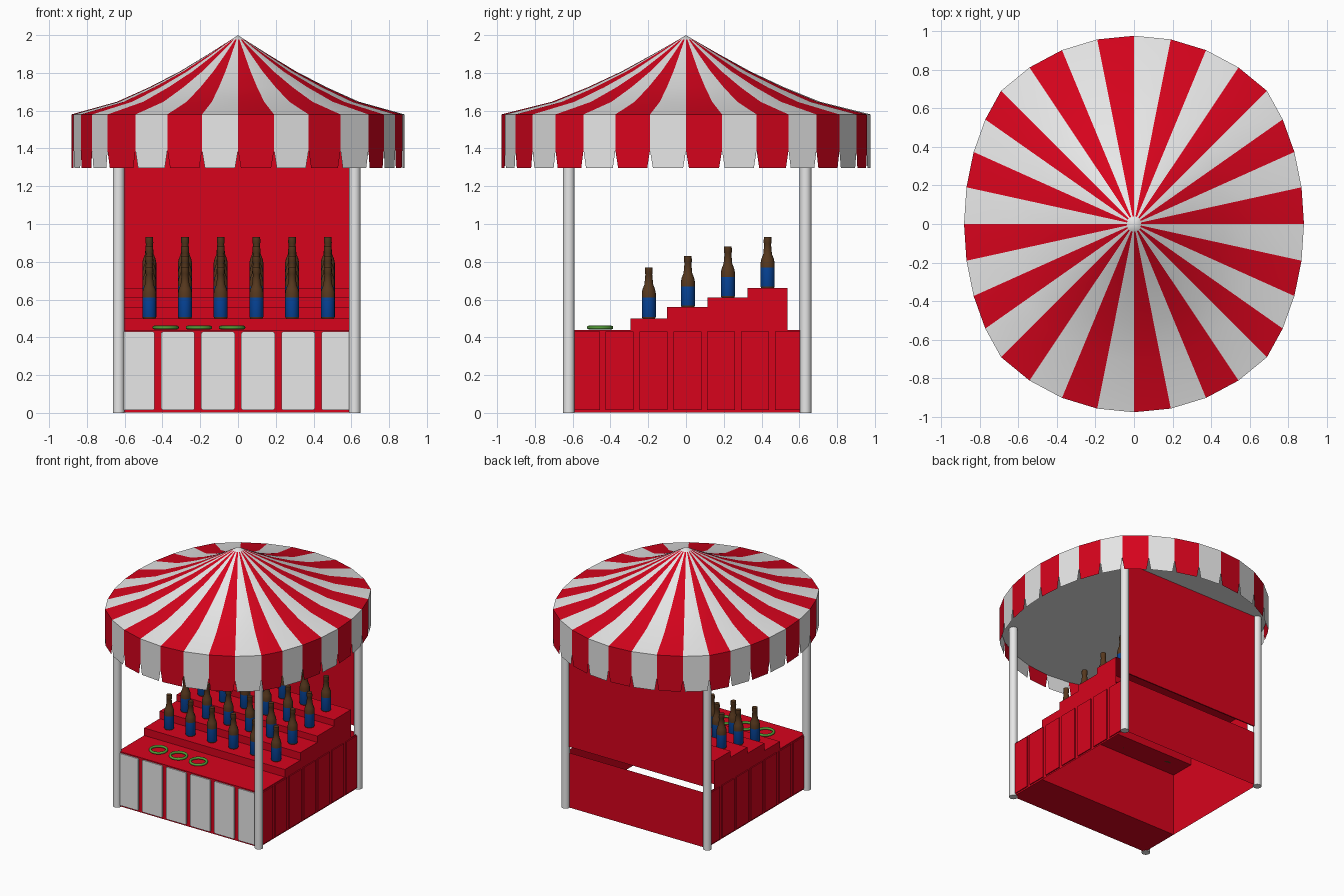
import bpy, bmesh, math
from mathutils import Matrix

if "Cube" in bpy.data.objects:
    bpy.data.objects.remove(bpy.data.objects["Cube"])

def mat(name, rgb):
    m = bpy.data.materials.new(name)
    m.diffuse_color = (*rgb, 1)
    m.use_nodes = True
    m.node_tree.nodes["Principled BSDF"].inputs["Base Color"].default_value = m.diffuse_color
    return m

RED = mat("red", (0.68, 0.001, 0.012))
WHITE = mat("white", (0.8, 0.8, 0.8))
BROWN = mat("bottle_brown", (0.095, 0.04, 0.013))
BLUE = mat("label_blue", (0.002, 0.06, 0.33))
GREEN = mat("ring_green", (0.09, 0.35, 0.04))

def finish(bm, name, mats, smooth=None, recalc=True):
    if recalc:
        bmesh.ops.recalc_face_normals(bm, faces=bm.faces[:])
    me = bpy.data.meshes.new(name)
    bm.to_mesh(me)
    bm.free()
    for m in mats:
        me.materials.append(m)
    ob = bpy.data.objects.new(name, me)
    bpy.context.collection.objects.link(ob)
    if smooth:
        bpy.context.view_layer.objects.active = ob
        ob.select_set(True)
        bpy.ops.object.shade_smooth_by_angle(angle=math.radians(smooth))
        ob.select_set(False)
    return ob

def box(name, lo, hi, m, bevel=0):
    bm = bmesh.new()
    size = [h - l for l, h in zip(lo, hi)]
    mid = [(h + l) / 2 for l, h in zip(lo, hi)]
    bmesh.ops.create_cube(bm, size=1, matrix=Matrix.Translation(mid) @ Matrix.Diagonal((*size, 1)))
    if bevel:
        # round only the edges across the plate thickness
        ax = size.index(min(size))
        es = [e for e in bm.edges if abs(e.verts[0].co[ax] - e.verts[1].co[ax]) > 1e-4]
        bmesh.ops.bevel(bm, geom=es, offset=bevel, segments=2, affect='EDGES', profile=0.5)
    return finish(bm, name, [m])

# --- Canopy: 32 striped segments on a circle squashed at its x sides
N, R = 32, 0.977

def rim(t, r, z):
    a = 2 * math.pi * t / N
    x, y = R * math.sin(a), R * math.cos(a)
    if abs(x) > 0.69:
        x = math.copysign(0.69 + (abs(x) - 0.69) * 0.67, x)
    return (x * r / R, y * r / R, z)

roof_profile = [(R, 1.58), (0.71, 1.647), (0.52, 1.724), (0.34, 1.808),
                (0.18, 1.896), (0.04, 1.976)]
bm = bmesh.new()
rings = [[bm.verts.new(rim(i, r, z)) for i in range(N)] for r, z in roof_profile]
apex = bm.verts.new((0, 0, 2))
for i in range(N):
    j = (i + 1) % N
    for a, b in zip(rings, rings[1:]):
        bm.faces.new((a[j], a[i], b[i], b[j])).material_index = i % 2
    bm.faces.new((rings[-1][j], rings[-1][i], apex))
finish(bm, "canopy_roof", [WHITE, RED], 30)

# --- Valance with notched lower edge
def lerp(i, f, z):
    a, b = rim(i, R, z), rim(i + 1, R, z)
    return tuple(p + (q - p) * f for p, q in zip(a, b))

bm = bmesh.new()
for i in range(N):
    pts = [lerp(i, 0, 1.58), lerp(i, 0, 1.39), lerp(i, 0.08, 1.297),
           lerp(i, 0.92, 1.297), lerp(i, 1, 1.39), lerp(i, 1, 1.58)]
    f = bm.faces.new([bm.verts.new(p) for p in reversed(pts)])
    f.material_index = i % 2
    f.normal_update()
    c = f.calc_center_median()
    if f.normal.x * c.x + f.normal.y * c.y < 0:
        f.normal_flip()
bmesh.ops.remove_doubles(bm, verts=bm.verts[:], dist=1e-4)
finish(bm, "canopy_valance", [WHITE, RED], recalc=False)

# --- Flat ceiling under the canopy
CEIL = 1.405
bm = bmesh.new()
f = bm.faces.new([bm.verts.new(rim(i, R - 0.004, CEIL)) for i in range(N)])
f.normal_update()
if f.normal.z > 0:
    f.normal_flip()
finish(bm, "canopy_ceiling", [WHITE], recalc=False)

# --- Corner poles; the booth walls run between the pole centres
X0, X1, Y0, Y1 = -0.632, 0.618, -0.62, 0.633
for x in (X0, X1):
    for y in (Y0, Y1):
        bm = bmesh.new()
        bmesh.ops.create_cone(bm, cap_ends=True, segments=16, radius1=0.031, radius2=0.031,
                              depth=CEIL, matrix=Matrix.Translation((x, y, CEIL / 2)))
        finish(bm, "corner_pole", [WHITE], 40)

# --- Counter: closed front block
L, W, TOP = -0.622, 0.62, 0.44
FRONT, BACK = -0.62, 0.632
box("counter_front", (L, FRONT, 0.003), (W, -0.295, TOP), RED)

# --- Stepped display: hollow shell, open underneath and behind the last step
steps = [(-0.295, 0.003), (-0.295, 0.50), (-0.10, 0.50), (-0.10, 0.56), (0.115, 0.56),
         (0.115, 0.61), (0.325, 0.61), (0.325, 0.66), (0.537, 0.66)]
tail = [(0.537, TOP), (BACK, TOP), (BACK, 0.003)]
bm = bmesh.new()
left, right = [[bm.verts.new((x, y, z)) for y, z in steps + tail] for x in (L, W)]
for k in range(len(steps) - 1):
    bm.faces.new((left[k], right[k], right[k + 1], left[k + 1]))
bm.faces.new((left[-2], right[-2], right[-1], left[-1]))
bm.faces.new(left)
bm.faces.new(list(reversed(right)))
finish(bm, "stepped_display", [RED])

# --- Back wall
box("back_wall", (X0, 0.627, 0.49), (X1, 0.637, CEIL), RED)

# --- White front plates and red side plates
for k in range(6):
    x = (k - 2.5) * 0.212
    box("front_plate", (x - 0.089, FRONT - 0.009, 0.015), (x + 0.089, FRONT, 0.43), WHITE, 0.01)
for k in range(7):
    y = 0.007 + (k - 3) * 0.179
    for name, a, b in (("left", L - 0.008, L), ("right", W, W + 0.008)):
        box(name + "_side_plate", (a, y - 0.074, 0.015), (b, y + 0.074, 0.43), RED)

# --- Bottles: one lathed mesh shared by every copy
outline = [(0.033, 0), (0.037, 0.008), (0.037, 0.11), (0.037, 0.135), (0.033, 0.155),
           (0.023, 0.18), (0.018, 0.235), (0.021, 0.24), (0.020, 0.27)]
S = 16
bm = bmesh.new()
rings = [[bm.verts.new((r * math.cos(2 * math.pi * i / S), r * math.sin(2 * math.pi * i / S), z))
          for i in range(S)] for r, z in outline]
for k, (a, b) in enumerate(zip(rings, rings[1:])):
    for i in range(S):
        j = (i + 1) % S
        bm.faces.new((a[i], a[j], b[j], b[i])).material_index = int(k == 1)
bm.faces.new(list(reversed(rings[0])))
bm.faces.new(rings[-1])
bottle = finish(bm, "bottle", [BROWN, BLUE], 45)
spots = [((c - 2.5) * 0.189 + 0.003, y, z) for c in range(6)
         for y, z in ((-0.197, 0.50), (0.01, 0.56), (0.222, 0.61), (0.432, 0.66))]
bottle.location = spots[0]
for p in spots[1:]:
    ob = bottle.copy()
    ob.location = p
    bpy.context.collection.objects.link(ob)

# --- Tossing rings on the counter
for x in (-0.383, -0.207, -0.031):
    bpy.ops.mesh.primitive_torus_add(major_radius=0.06, minor_radius=0.01, major_segments=24,
                                     minor_segments=8, location=(x, -0.455, 0.452))
    ob = bpy.context.object
    ob.name = "toss_ring"
    ob.data.materials.append(GREEN)
    bpy.ops.object.shade_smooth_by_angle(angle=math.radians(60))
    ob.select_set(False)
